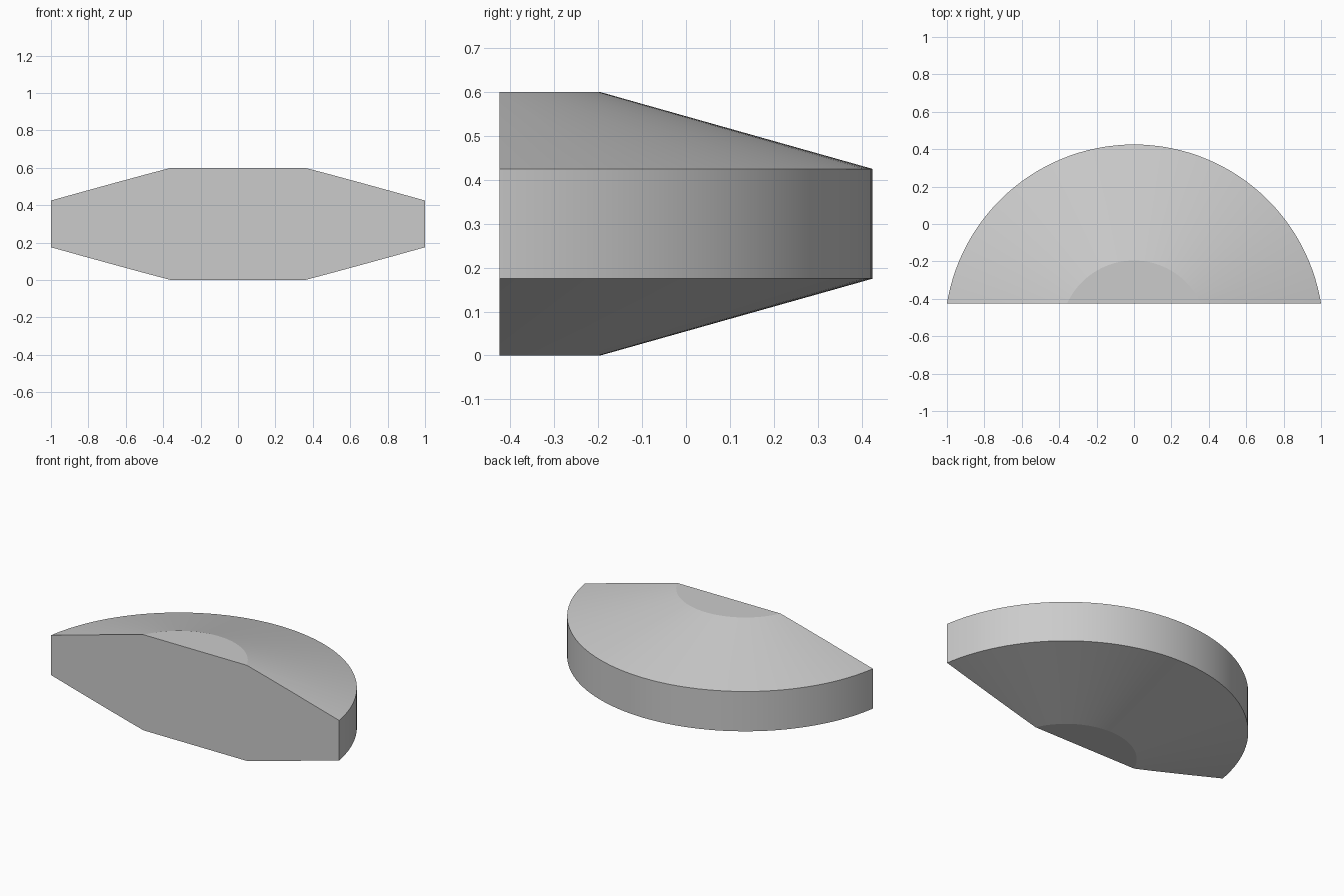
import bpy
import bmesh
import math

cube = bpy.data.objects.get("Cube")
if cube:
    bpy.data.objects.remove(cube, do_unlink=True)

# Material
grey = bpy.data.materials.new("light grey")
grey.use_nodes = True
colour = (0.6, 0.6, 0.6, 1)
grey.diffuse_color = colour
grey.node_tree.nodes["Principled BSDF"].inputs["Base Color"].default_value = colour

# Dimensions of the disc: rim radius reaches x = +-1 at the flat front cut
FRONT, BACK = -0.425, 0.425
DEPTH = BACK - FRONT
RIM = (1 + DEPTH ** 2) / (2 * DEPTH)
CENTRE_Y = BACK - RIM
CAP = 0.393
SEGMENTS = 128

# Stacked rings: lower cap, straight rim, upper cap
bm = bmesh.new()
rings = []
for radius, z in ((CAP, 0), (RIM, 0.175), (RIM, 0.425), (CAP, 0.6)):
    ring = []
    for i in range(SEGMENTS):
        a = math.tau * i / SEGMENTS
        ring.append(bm.verts.new((radius * math.cos(a),
                                  CENTRE_Y + radius * math.sin(a), z)))
    rings.append(ring)
for low, high in zip(rings, rings[1:]):
    for i in range(SEGMENTS):
        j = (i + 1) % SEGMENTS
        bm.faces.new((low[i], low[j], high[j], high[i]))
bm.faces.new(rings[0][::-1])
bm.faces.new(rings[-1])

# Flat front: slice the disc and close the opening
cut = bmesh.ops.bisect_plane(bm, geom=bm.verts[:] + bm.edges[:] + bm.faces[:],
                             plane_co=(0, FRONT, 0), plane_no=(0, -1, 0),
                             clear_outer=True)
edges = [e for e in cut["geom_cut"] if isinstance(e, bmesh.types.BMEdge)]
bmesh.ops.edgeloop_fill(bm, edges=edges)
bmesh.ops.recalc_face_normals(bm, faces=bm.faces[:])

mesh = bpy.data.meshes.new("half_disc")
bm.to_mesh(mesh)
bm.free()
mesh.materials.append(grey)
disc = bpy.data.objects.new("half_disc", mesh)
bpy.context.collection.objects.link(disc)

# Smooth rim and slopes, crisp cap and rim edges
bpy.ops.object.select_all(action="DESELECT")
disc.select_set(True)
bpy.context.view_layer.objects.active = disc
bpy.ops.object.shade_smooth_by_angle(angle=math.radians(10))
